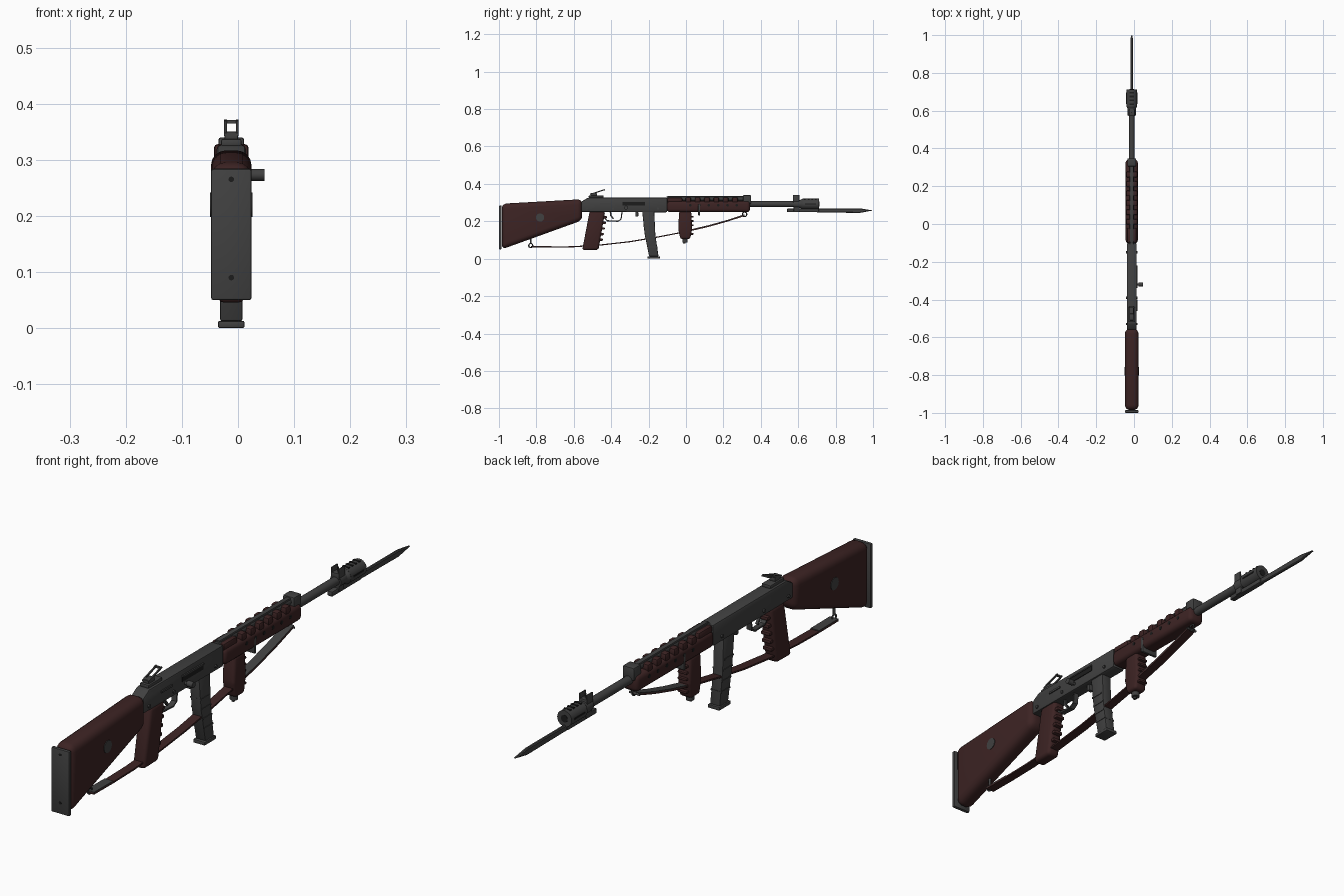
import bpy, bmesh, math
from mathutils import Matrix, Vector

cube = bpy.data.objects.get("Cube")
if cube:
    bpy.data.objects.remove(cube, do_unlink=True)

CX = -0.012  # centre plane of the gun


def material(name, r, g, b):
    m = bpy.data.materials.new(name)
    m.use_nodes = True
    m.diffuse_color = (r, g, b, 1)
    bsdf = m.node_tree.nodes["Principled BSDF"]
    bsdf.inputs["Base Color"].default_value = (r, g, b, 1)
    bsdf.inputs["Roughness"].default_value = 0.6
    return m


METAL = material("dark_grey_metal", 0.052, 0.052, 0.052)
WOOD = material("dark_red_wood", 0.046, 0.017, 0.017)
BLACK = material("black_recess", 0.012, 0.012, 0.012)


def finish(name, bm, mat, bevel=0, segments=2):
    bmesh.ops.recalc_face_normals(bm, faces=bm.faces[:])
    if bevel:
        bmesh.ops.bevel(bm, geom=bm.edges[:], offset=bevel, segments=segments,
                        profile=0.5, affect='EDGES', clamp_overlap=True)
    mesh = bpy.data.meshes.new(name)
    bm.to_mesh(mesh)
    bm.free()
    mesh.materials.append(mat)
    ob = bpy.data.objects.new(name, mesh)
    bpy.context.collection.objects.link(ob)
    bpy.ops.object.select_all(action='DESELECT')
    ob.select_set(True)
    bpy.context.view_layer.objects.active = ob
    bpy.ops.object.shade_smooth_by_angle(angle=math.radians(35))
    return ob


def prism(name, pts, width, mat, bevel=0, segments=2, x=CX):
    """Side profile of (y, z) points extruded across x."""
    bm = bmesh.new()
    a = [bm.verts.new((x - width / 2, y, z)) for y, z in pts]
    b = [bm.verts.new((x + width / 2, y, z)) for y, z in pts]
    bm.faces.new(a)
    bm.faces.new(b[::-1])
    for i in range(len(pts)):
        j = (i + 1) % len(pts)
        bm.faces.new((a[i], b[i], b[j], a[j]))
    return finish(name, bm, mat, bevel, segments)


def box(name, y0, y1, z0, z1, width, mat, bevel=0, x=CX, segments=2):
    return prism(name, [(y0, z0), (y1, z0), (y1, z1), (y0, z1)], width, mat, bevel, segments, x)


def ribbon(name, path, thick, width, mat, x=CX):
    """Flat band following a (y, z) path."""
    pts = [Vector(p) for p in path]
    far = []
    for i, p in enumerate(pts):
        d = (pts[min(i + 1, len(pts) - 1)] - pts[max(i - 1, 0)]).normalized()
        far.append(p + Vector((d.y, -d.x)) * thick)
    return prism(name, [tuple(p) for p in pts + far[::-1]], width, mat, x=x)


def rod(name, axis, centre, r, length, mat, r2=None, sides=24):
    rot = {"x": Matrix.Rotation(math.pi / 2, 4, 'Y'),
           "y": Matrix.Rotation(-math.pi / 2, 4, 'X'), "z": Matrix()}[axis]
    bm = bmesh.new()
    bmesh.ops.create_cone(bm, cap_ends=True, segments=sides, radius1=r,
                          radius2=r if r2 is None else r2, depth=length,
                          matrix=Matrix.Translation(centre) @ rot)
    return finish(name, bm, mat)


def ring(name, y, z, r, tube):
    bpy.ops.mesh.primitive_torus_add(major_radius=r, minor_radius=tube, major_segments=20,
                                     minor_segments=8, location=(CX, y, z),
                                     rotation=(0, math.pi / 2, 0))
    ob = bpy.context.object
    ob.name = name
    ob.data.materials.append(METAL)
    bpy.ops.object.shade_smooth_by_angle(angle=math.radians(60))


# Stock with butt plate and side discs
prism("stock", [(-0.985, 0.05), (-0.985, 0.294), (-0.555, 0.318), (-0.555, 0.205)],
      0.072, WOOD, 0.026, 4)
box("butt_plate", -1, -0.986, 0.05, 0.284, 0.072, METAL, 0.004)
for z in (0.09, 0.265):
    rod("butt_screw", "y", (CX, -0.999, z), 0.005, 0.004, BLACK, sides=12)
rod("stock_disc", "x", (CX, -0.78, 0.22), 0.022, 0.076, METAL)

# Receiver with pins, port and charging handle
prism("receiver", [(-0.56, 0.25), (-0.56, 0.305), (-0.525, 0.326), (-0.1, 0.326), (-0.1, 0.248)],
      0.052, METAL, 0.007)
for y in (-0.53, -0.39, -0.15):
    rod("receiver_pin", "x", (CX, y, 0.268), 0.006, 0.062, METAL, sides=12)
box("ejection_port", -0.34, -0.22, 0.284, 0.302, 0.004, BLACK, x=0.0145)
box("port_lip", -0.34, -0.22, 0.302, 0.307, 0.007, METAL, x=0.0155)
rod("charging_shaft", "x", (0.018, -0.32, 0.272), 0.006, 0.04, METAL, sides=12)
rod("charging_knob", "x", (0.0355, -0.32, 0.273), 0.0105, 0.023, METAL, sides=16)
box("selector", -0.46, -0.4, 0.29, 0.297, 0.006, METAL, x=0.0155)

# Rear sight: base, raised leaf frame
box("rear_sight_base", -0.52, -0.44, 0.324, 0.337, 0.036, METAL, 0.003)
box("rear_sight_block", -0.51, -0.475, 0.335, 0.35, 0.024, METAL, 0.003)
for s in (-1, 1):
    ribbon("rear_sight_arm", [(-0.51, 0.348), (-0.435, 0.372)], 0.006, 0.005, METAL, CX + s * 0.0105)
for y, z in ((-0.508, 0.345), (-0.44, 0.368)):
    box("rear_sight_bar", y - 0.004, y + 0.004, z - 0.003, z + 0.003, 0.026, METAL)

# Pistol grip with finger ridges
prism("pistol_grip", [(-0.555, 0.045), (-0.468, 0.047), (-0.432, 0.255), (-0.515, 0.255)],
      0.05, WOOD, 0.013, 3)
for i in range(5):
    y, z = -0.457 + i * 0.0055, 0.095 + i * 0.03
    box("pistol_grip_ridge", y - 0.02, y + 0.012, z, z + 0.013, 0.036, WOOD, 0.004)

# Trigger and guard
ribbon("trigger_guard", [(-0.435, 0.222), (-0.42, 0.206), (-0.365, 0.203),
                         (-0.35, 0.212), (-0.345, 0.25)], 0.006, 0.02, METAL)
ribbon("trigger", [(-0.4, 0.25), (-0.398, 0.232), (-0.385, 0.216)], 0.008, 0.01, METAL)
box("magazine_catch", -0.27, -0.255, 0.225, 0.25, 0.02, METAL, 0.003)

# Curved magazine
prism("magazine", [(-0.235, 0.26), (-0.221, 0.13), (-0.197, 0.012),
                   (-0.147, 0.012), (-0.164, 0.13), (-0.17, 0.26)], 0.04, METAL, 0.004)
box("magazine_floor", -0.207, -0.14, 0.0, 0.013, 0.047, METAL, 0.003)
for i in range(4):
    y, z = -0.224 + i * 0.007, 0.17 - i * 0.037
    box("magazine_rib", y - 0.002, y + 0.05, z, z + 0.005, 0.044, METAL)

# Fore-end, gas tube and vented upper guard
box("fore_end", -0.102, 0.342, 0.249, 0.309, 0.064, WOOD, 0.016, segments=3)
rod("gas_tube", "y", (CX, 0.12, 0.321), 0.012, 0.45, METAL)
box("top_rail", -0.1, 0.31, 0.328, 0.336, 0.018, METAL, 0.002)
box("guard_rear_band", -0.1, -0.02, 0.3, 0.327, 0.052, WOOD, 0.008)
for i in range(6):
    y = 0.012 + i * 0.05
    box("upper_guard_segment", y - 0.015, y + 0.015, 0.3, 0.328, 0.062, WOOD, 0.007)
    for s in (-1, 1):
        rod("guard_vent", "x", (CX + s * 0.031, y + 0.01, 0.286), 0.007, 0.004, BLACK, sides=12)
box("gas_block", 0.305, 0.348, 0.293, 0.34, 0.046, METAL, 0.005)
box("fore_end_catch", 0.065, 0.075, 0.232, 0.29, 0.067, METAL, 0.002)

# Forward grip with ridges and end cap
prism("forward_grip", [(-0.03, 0.105), (0.022, 0.105), (0.033, 0.16), (0.028, 0.255),
                       (-0.036, 0.255), (-0.042, 0.16)], 0.05, WOOD, 0.011, 3)
for i in range(5):
    z = 0.128 + i * 0.023
    box("forward_grip_ridge", 0.0, 0.041, z, z + 0.009, 0.036, WOOD, 0.003)
rod("forward_grip_cap", "z", (CX, -0.006, 0.1), 0.014, 0.025, METAL)
rod("forward_grip_stud", "z", (CX, -0.01, 0.087), 0.006, 0.012, METAL, sides=12)

# Barrel, muzzle brake and front sight
rod("barrel", "y", (CX, 0.46, 0.292), 0.0155, 0.3, METAL)
rod("muzzle_collar", "y", (CX, 0.6, 0.292), 0.022, 0.05, METAL)
rod("muzzle_brake", "y", (CX, 0.667, 0.292), 0.029, 0.09, METAL)
rod("muzzle_taper", "y", (CX, 0.617, 0.292), 0.022, 0.012, METAL, r2=0.029)
rod("muzzle_bore", "y", (CX, 0.712, 0.292), 0.013, 0.003, BLACK)
for i in range(4):
    y = 0.635 + i * 0.02
    box("brake_slot", y - 0.004, y + 0.004, 0.314, 0.322, 0.026, BLACK)
for s in (-1, 1):
    box("brake_side_slot", 0.635, 0.695, 0.289, 0.295, 0.004, BLACK, x=CX + s * 0.0282)
    box("front_sight_ear", 0.572, 0.606, 0.3, 0.34, 0.005, METAL, 0.002, CX + s * 0.014)
box("front_sight_base", 0.572, 0.606, 0.3, 0.322, 0.03, METAL, 0.003)
rod("front_sight_post", "z", (CX, 0.59, 0.327), 0.0025, 0.022, METAL, sides=8)

# Bayonet under the muzzle
box("bayonet_mount", 0.575, 0.607, 0.252, 0.3, 0.028, METAL, 0.004)
box("bayonet_handle", 0.54, 0.71, 0.249, 0.268, 0.022, METAL, 0.005)
prism("bayonet_blade", [(0.7, 0.247), (0.93, 0.245), (1.0, 0.258), (0.93, 0.269), (0.7, 0.269)],
      0.012, METAL, 0.003, 1)

# Sling with metal end pieces and swivels
PATH = [(-0.83, 0.066), (-0.72, 0.065), (-0.6, 0.067), (-0.45, 0.077), (-0.3, 0.094),
        (-0.15, 0.119), (0.0, 0.148), (0.12, 0.176), (0.22, 0.204), (0.312, 0.234)]
ribbon("sling_strap", PATH, 0.006, 0.034, WOOD)
for name, part in (("sling_rear_end", PATH[:2]), ("sling_front_end", PATH[-4:])):
    ribbon(name, [(y, z + 0.003) for y, z in part], 0.003, 0.034, METAL)
ring("rear_swivel", -0.83, 0.07, 0.011, 0.003)
rod("rear_swivel_stud", "z", (CX, -0.83, 0.096), 0.005, 0.035, METAL, sides=12)
ring("front_swivel", 0.313, 0.237, 0.012, 0.003)
rod("front_swivel_pin", "x", (CX, 0.31, 0.23), 0.004, 0.042, METAL, sides=12)
